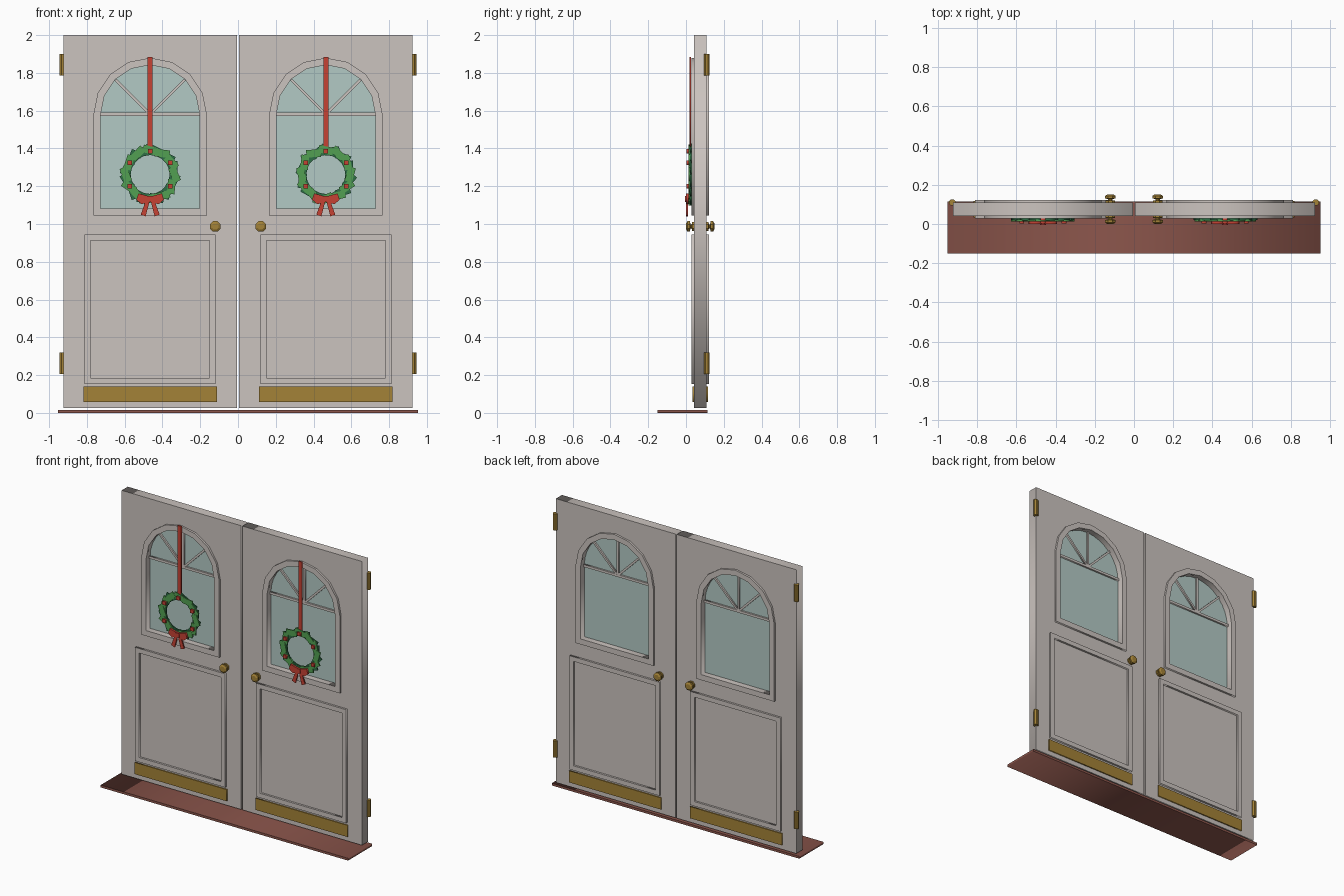
import bpy, bmesh, math, random
from mathutils import Matrix

if "Cube" in bpy.data.objects:
    bpy.data.objects.remove(bpy.data.objects["Cube"])

random.seed(4)


def mat(name, r, g, b):
    m = bpy.data.materials.new(name)
    m.diffuse_color = (r, g, b, 1)
    m.use_nodes = True
    m.node_tree.nodes["Principled BSDF"].inputs["Base Color"].default_value = m.diffuse_color
    return m


PAINT = mat("warm_grey_paint", 0.60, 0.55, 0.52)
GLASS = mat("pale_glass", 0.45, 0.59, 0.555)
BRASS = mat("brass", 0.367, 0.223, 0.038)
SILL = mat("red_brown_sill", 0.263, 0.093, 0.072)
RED = mat("ribbon_red", 0.565, 0.054, 0.034)
GREEN = mat("leaf_green", 0.084, 0.352, 0.084)
DARK = mat("dark_leaf_green", 0.026, 0.156, 0.06)


def finish(name, bm, m):
    bmesh.ops.remove_doubles(bm, verts=bm.verts, dist=1e-5)
    bmesh.ops.recalc_face_normals(bm, faces=bm.faces)
    me = bpy.data.meshes.new(name)
    bm.to_mesh(me)
    bm.free()
    me.materials.append(m)
    ob = bpy.data.objects.new(name, me)
    bpy.context.collection.objects.link(ob)
    return ob


def plate(name, loops, y0, y1, m):
    """Extrude (x, z) outlines, inner loops being holes, from y0 to y1."""
    cu = bpy.data.curves.new(name, 'CURVE')
    cu.dimensions, cu.fill_mode, cu.extrude = '2D', 'BOTH', (y1 - y0) / 2
    for pts in loops:
        sp = cu.splines.new('POLY')
        sp.points.add(len(pts) - 1)
        for p, (x, z) in zip(sp.points, pts):
            p.co = (x, z, 0, 1)
        sp.use_cyclic_u = True
    tmp = bpy.data.objects.new(name + "_outline", cu)
    bpy.context.collection.objects.link(tmp)
    dg = bpy.context.evaluated_depsgraph_get()
    me = bpy.data.meshes.new_from_object(tmp.evaluated_get(dg))
    bm = bmesh.new()
    bm.from_mesh(me)
    bpy.data.objects.remove(tmp)
    bpy.data.meshes.remove(me)
    for v in bm.verts:
        v.co = (v.co.x, (y0 + y1) / 2 + v.co.z, v.co.y)
    return finish(name, bm, m)


def rect(cx, cz, hw, hh, ang=0):
    c, s = math.cos(ang), math.sin(ang)
    return [(cx + a * hw * c - b * hh * s, cz + a * hw * s + b * hh * c)
            for a, b in ((-1, -1), (1, -1), (1, 1), (-1, 1))]


def span(cx, hw, z0, z1):
    return rect(cx, (z0 + z1) / 2, hw, (z1 - z0) / 2)


def arch(cx, r, z0, n):
    arc = [(cx + r * math.cos(math.pi * i / n), SPRING + r * math.sin(math.pi * i / n))
           for i in range(n + 1)]
    return [(cx - r, z0), (cx + r, z0)] + arc


def ring(cx, cz, r, n):
    return [(cx + r * math.cos(2 * math.pi * i / n), cz + r * math.sin(2 * math.pi * i / n))
            for i in range(n)]


def lathe(name, profile, place, m, n=8):
    """Spin (distance, radius) pairs; place() maps (distance, u, v) to space."""
    bm = bmesh.new()
    rows = []
    for d, r in profile:
        rows.append([bm.verts.new(place(d, r * math.cos(2 * math.pi * (i + .5) / n),
                                        r * math.sin(2 * math.pi * (i + .5) / n))) for i in range(n)])
    for a, b in zip(rows, rows[1:]):
        for i in range(n):
            bm.faces.new((a[i], a[(i + 1) % n], b[(i + 1) % n], b[i]))
    bm.faces.new(rows[0])
    bm.faces.new(rows[-1])
    return finish(name, bm, m)


SPRING = 1.58            # height where the window arches begin
F, B = 0.042, 0.109      # front and back of the door leaves
KNOB = [(0, .026), (.010, .026), (.012, .012), (.018, .012),
        (.022, .030), (.034, .030), (.041, .018)]

# threshold
plate("threshold", [span(0, 0.952, 0, 0.016)], -0.15, 0.115, SILL)

for side, s in (("left", -1), ("right", 1)):
    cx = 0.465 * s
    # door leaf with arched opening, glass and glazing bars
    plate(side + "_door", [span(cx, 0.46, 0.026, 2.0), arch(cx, 0.262, 1.082, 16)], F, B, PAINT)
    plate(side + "_glass", [arch(cx, 0.264, 1.08, 16)], 0.072, 0.079, GLASS)
    plate(side + "_cross_bar", [span(cx, 0.262, 1.572, 1.589)], 0.060, 0.091, PAINT)
    for k in (1, 2, 3):
        a = math.pi * k / 4
        plate(f"{side}_fan_bar_{k}", [rect(cx + 0.132 * math.cos(a), SPRING + 0.132 * math.sin(a),
                                           0.128, 0.007, a)], 0.061, 0.090, PAINT)

    # trims, mouldings, kick plates and knobs on both faces
    for face, y, d in (("front", F, -1), ("back", B, 1)):
        def layer(part, loops, depth, m):
            plate(f"{side}_{face}_{part}", loops, min(y, y + d * depth), max(y, y + d * depth), m)
        layer("window_trim", [arch(cx, 0.30, 1.045, 8), arch(cx, 0.262, 1.083, 8)], 0.014, PAINT)
        layer("panel_moulding", [span(cx, 0.347, 0.154, 0.944), span(cx, 0.315, 0.186, 0.912)],
              0.014, PAINT)
        layer("kick_plate", [span(cx, 0.354, 0.058, 0.139)], 0.008, BRASS)
        lathe(f"{side}_{face}_knob", KNOB,
              lambda t, u, v: (0.121 * s + u, y + d * t, 0.987 + v), BRASS)

    # hinges on the outer edge
    for nm, z0 in (("lower", 0.205), ("upper", 1.785)):
        lathe(f"{side}_{nm}_hinge", [(z0, .017), (z0 + .115, .017)],
              lambda t, u, v: (0.928 * s + u, 0.110 + v, t), BRASS)

    # wreath: ring base with two layers of leaves
    wz = 1.262
    plate(side + "_wreath_base", [ring(cx, wz, 0.138, 20), ring(cx, wz, 0.103, 20)],
          0.021, 0.028, DARK)
    for layer_name, n, off, y0, m in (("back_leaf", 12, 0.5, 0.019, DARK),
                                      ("front_leaf", 12, 0, 0.013, GREEN)):
        for i in range(n):
            a = 2 * math.pi * (i + off) / n
            tilt = a + math.pi / 2 + random.choice((-1, 1)) * random.uniform(0.2, 0.5)
            plate(f"{side}_{layer_name}_{i}", [rect(cx + 0.129 * math.cos(a), wz + 0.129 * math.sin(a),
                                                    0.039, 0.020, tilt)],
                  y0 + 0.001 * (i % 2), y0 + 0.008 + 0.001 * (i % 2), m)
    # berries
    for i, deg in enumerate((90, 30, 150, -30, 210)):
        a = math.radians(deg)
        plate(f"{side}_berry_{i}", [rect(cx + 0.124 * math.cos(a), wz + 0.124 * math.sin(a),
                                         0.012, 0.012)], 0.002, 0.015, RED)
    # hanging ribbon
    plate(side + "_ribbon", [span(cx, 0.0135, 1.38, 1.885)], 0.018, 0.027, RED)
    # bow: knot, two loops and two tails
    plate(side + "_bow_knot", [rect(cx, 1.132, 0.015, 0.015)], -0.004, 0.014, RED)
    for e in (-1, 1):
        plate(f"{side}_bow_loop_{e}", [[(cx, 1.145), (cx + e * .062, 1.162), (cx + e * .073, 1.128),
                                        (cx + e * .045, 1.105), (cx, 1.118)]], 0.0, 0.013, RED)
        plate(f"{side}_bow_tail_{e}", [[(cx + e * .002, 1.125), (cx + e * .024, 1.120),
                                        (cx + e * .050, 1.050), (cx + e * .024, 1.040)]],
              0.001, 0.010, RED)
